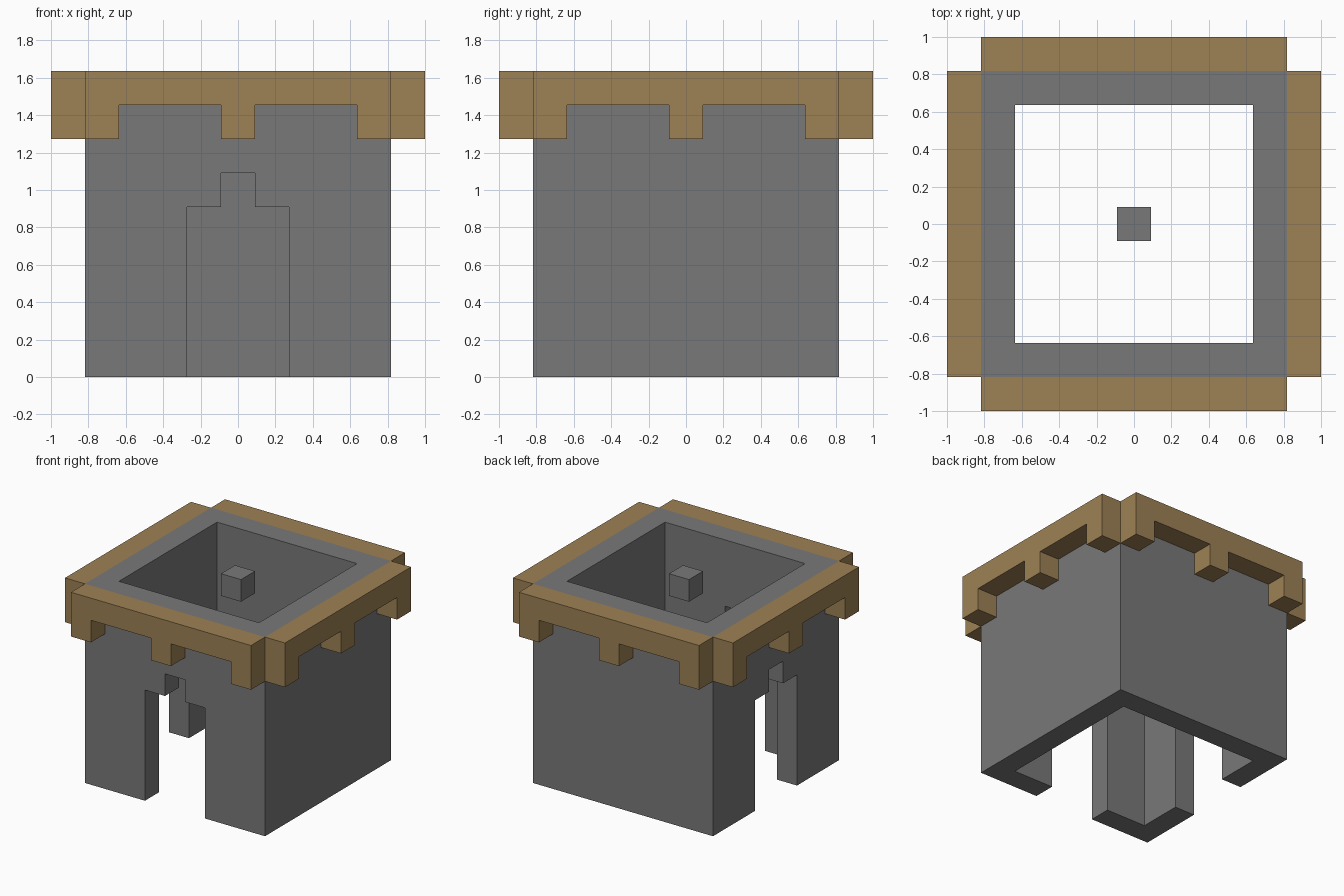
import bpy
import bmesh
from math import pi
from mathutils import Matrix, Vector

cube = bpy.data.objects.get("Cube")
if cube:
    bpy.data.objects.remove(cube, do_unlink=True)

U = 2 / 11          # one block of the building grid
TOP = 9 * U         # height of the tower


def material(name, rgb):
    mat = bpy.data.materials.new(name)
    mat.use_nodes = True
    mat.diffuse_color = (*rgb, 1)
    mat.node_tree.nodes["Principled BSDF"].inputs["Base Color"].default_value = (*rgb, 1)
    return mat


stone = material("grey stone", (0.19, 0.19, 0.19))
wood = material("brown wood", (0.34, 0.22, 0.09))


def prism(name, outline, direction, depth, mat, matrix=Matrix()):
    """Extrude a flat outline of points along a direction."""
    bm = bmesh.new()
    face = bm.faces.new([bm.verts.new(p) for p in outline])
    grown = bmesh.ops.extrude_face_region(bm, geom=[face])["geom"]
    moved = [v for v in grown if isinstance(v, bmesh.types.BMVert)]
    bmesh.ops.translate(bm, verts=moved, vec=Vector(direction) * depth)
    bmesh.ops.transform(bm, matrix=matrix, verts=bm.verts)
    bmesh.ops.recalc_face_normals(bm, faces=bm.faces)
    mesh = bpy.data.meshes.new(name)
    bm.to_mesh(mesh)
    bm.free()
    mesh.materials.append(mat)
    obj = bpy.data.objects.new(name, mesh)
    bpy.context.collection.objects.link(obj)
    return obj


def mirrored(half):
    """Complete a half profile of (x, z) block counts across x = 0."""
    return half + [(-x, z) for x, z in reversed(half)]


def upright(points, y):
    return [(x * U, y * U, z * U) for x, z in points]


def square(r, z):
    return [(x * r * U, y * r * U, z) for x, y in ((-1, -1), (1, -1), (1, 1), (-1, 1))]


# Hollow square walls, open at top and bottom
walls = prism("tower_walls", square(4.5, 0), (0, 0, 1), TOP, stone)
hollow = prism("hollow_cutter", square(3.5, -U), (0, 0, 1), TOP + 2 * U, stone)
cutters = [hollow]

# Stepped doorways in the front and right walls
door = mirrored([(1.5, -1), (1.5, 5), (0.5, 5), (0.5, 6)])
for side, angle in (("front", 0), ("right", -pi / 2)):
    cutters.append(prism(side + "_door_cutter", upright(door, -5), (0, 1, 0), 2 * U,
                         stone, Matrix.Rotation(angle, 4, "Z")))

for cutter in cutters:
    cutter.hide_render = True
    cutter.hide_viewport = True
    cut = walls.modifiers.new(cutter.name, "BOOLEAN")
    cut.operation = "DIFFERENCE"
    cut.solver = "EXACT"
    cut.object = cutter

# Bake the openings, then drop the cutters
bpy.context.view_layer.update()
baked = bpy.data.meshes.new_from_object(
    walls.evaluated_get(bpy.context.evaluated_depsgraph_get()))
walls.modifiers.clear()
walls.data = baked
for cutter in cutters:
    bpy.data.objects.remove(cutter, do_unlink=True)

# Overhanging wooden trim with three hanging teeth on each side
trim = mirrored([(4.5, 9), (4.5, 7), (3.5, 7), (3.5, 8), (0.5, 8), (0.5, 7)])
for i, side in enumerate(("front", "left", "back", "right")):
    prism(side + "_trim", upright(trim, -5.5), (0, 1, 0), U, wood,
          Matrix.Rotation(i * pi / 2, 4, "Z"))

# Small block floating in the middle of the open top
prism("centre_block", square(0.5, TOP - U), (0, 0, 1), U, stone)
